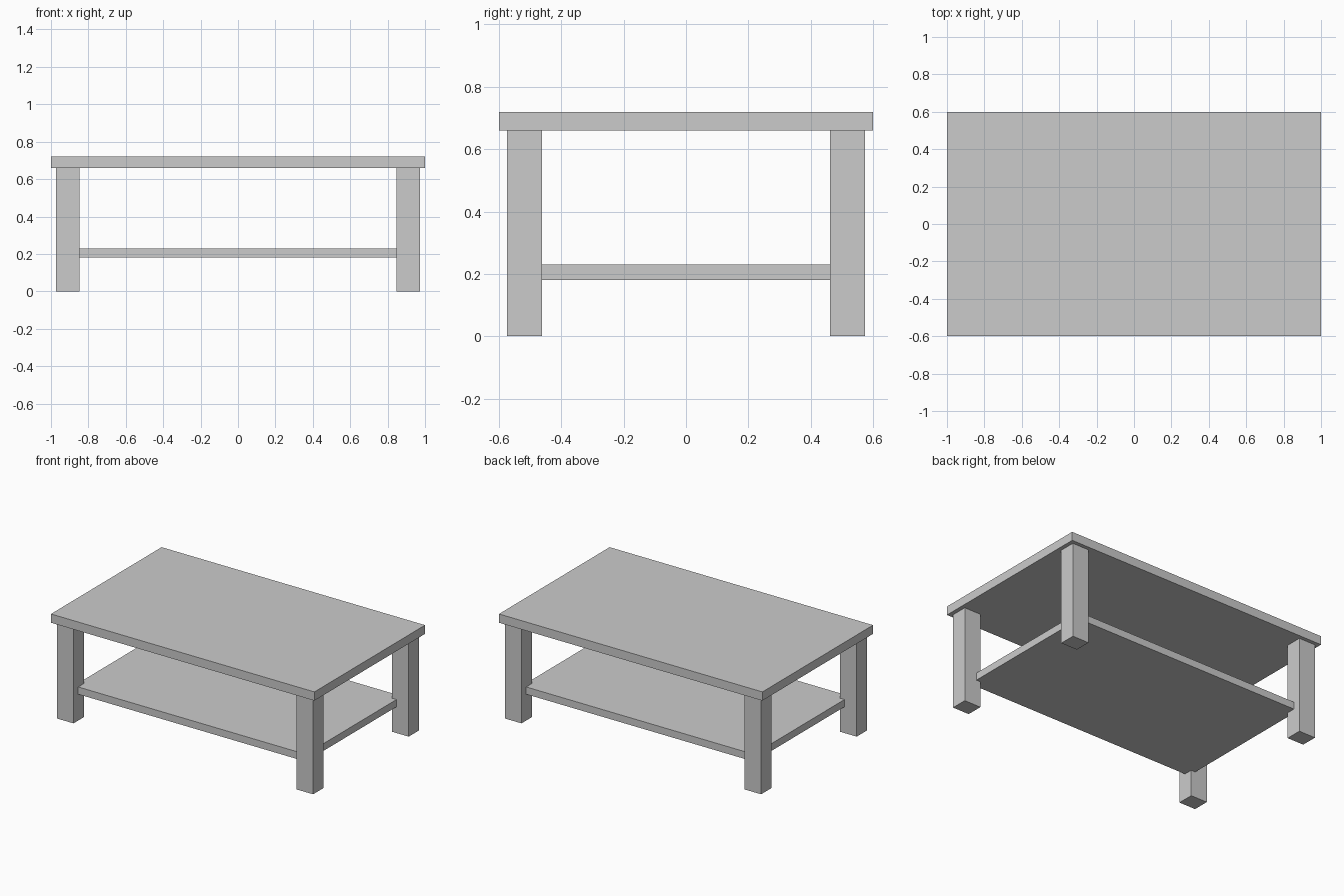
import bpy

if "Cube" in bpy.data.objects:
    bpy.data.objects.remove(bpy.data.objects["Cube"])


def box(name, lo, hi):
    """Axis-aligned box between two corners."""
    centre = [(a + b) / 2 for a, b in zip(lo, hi)]
    bpy.ops.mesh.primitive_cube_add(size=1, location=centre)
    ob = bpy.context.object
    ob.name = name
    ob.scale = [b - a for a, b in zip(lo, hi)]
    bpy.ops.object.transform_apply(location=False, rotation=False, scale=True)
    return ob


# Table top
box("table_top", (-1, -0.6, 0.66), (1, 0.6, 0.72))

# Lower shelf, let into the legs
box("shelf", (-0.88, -0.522, 0.18), (0.88, 0.522, 0.23))

# Four corner legs
for sx, side in ((-1, "left"), (1, "right")):
    for sy, end in ((-1, "front"), (1, "back")):
        x, y = sx * 0.91, sy * 0.518
        box(f"{end}_{side}_leg",
            (x - 0.0625, y - 0.056, 0), (x + 0.0625, y + 0.056, 0.66))
